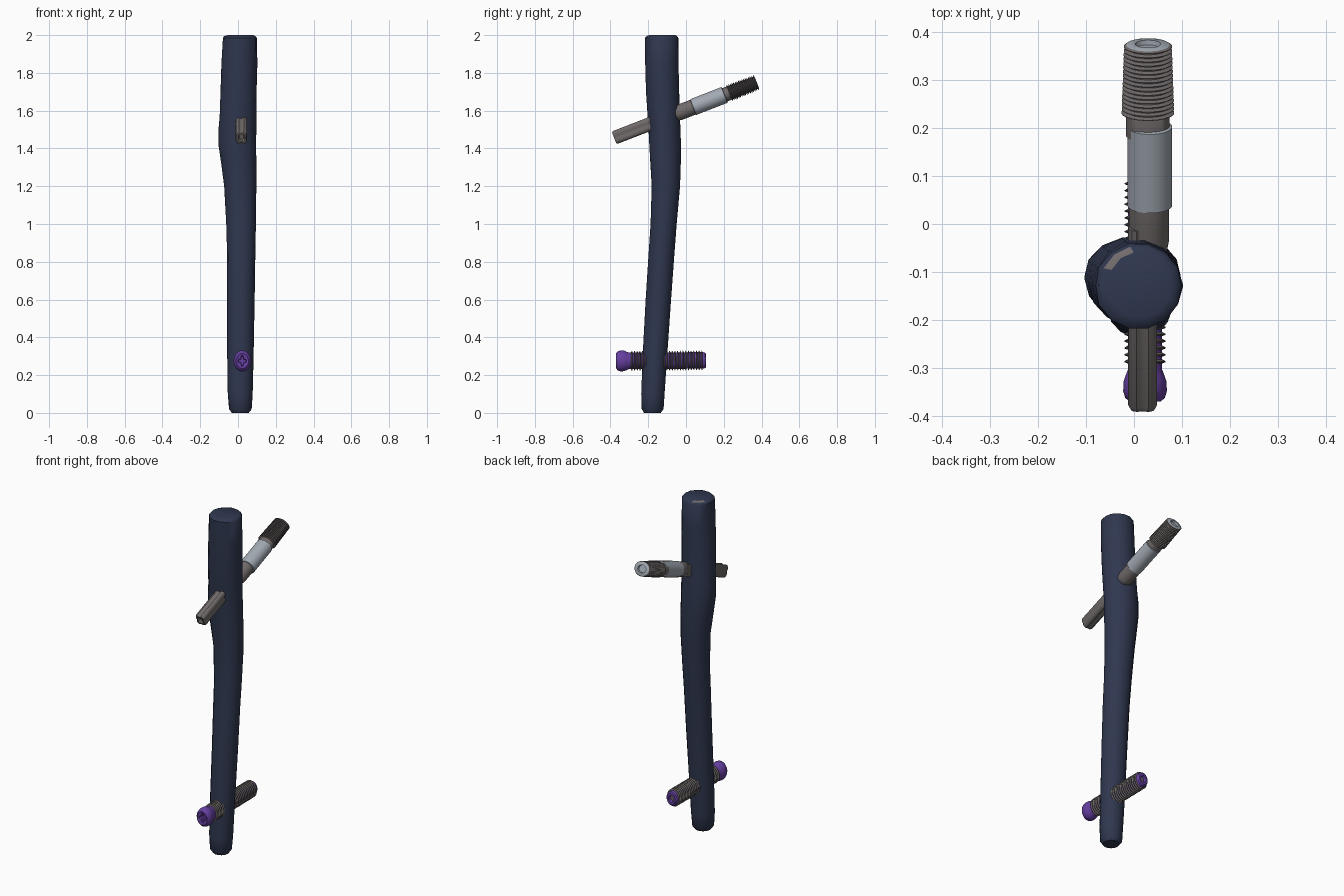
import bpy, bmesh, math, random
from mathutils import Vector

if "Cube" in bpy.data.objects:
    bpy.data.objects.remove(bpy.data.objects["Cube"])

random.seed(3)

def mat(name, c):
    m = bpy.data.materials.new(name)
    m.diffuse_color = (*c, 1)
    m.use_nodes = True
    m.node_tree.nodes["Principled BSDF"].inputs["Base Color"].default_value = m.diffuse_color
    return m

NAVY = mat("dark_navy", (0.029, 0.039, 0.079))
GREY = mat("warm_grey", (0.165, 0.147, 0.145))
STEEL = mat("light_steel", (0.36, 0.40, 0.45))
PURPLE = mat("purple", (0.13, 0.05, 0.35))

def skin(name, rings, material, angle=35, accent=None, rule=None):
    """Join rings of points into a closed, capped tube; rule picks accent faces."""
    bm = bmesh.new()
    vs = [[bm.verts.new(p) for p in r] for r in rings]
    n = len(rings[0])
    for i, (a, b) in enumerate(zip(vs, vs[1:])):
        for j in range(n):
            k = (j + 1) % n
            f = bm.faces.new((a[j], a[k], b[k], b[j]))
            f.material_index = int(bool(rule and rule(i, j)))
    bm.faces.new(vs[0])
    end = bm.faces.new(vs[-1])
    end.material_index = int(bool(rule and rule(len(rings) - 1, 0)))
    bmesh.ops.recalc_face_normals(bm, faces=bm.faces)
    me = bpy.data.meshes.new(name)
    bm.to_mesh(me)
    bm.free()
    me.materials.append(material)
    if accent:
        me.materials.append(accent)
    ob = bpy.data.objects.new(name, me)
    bpy.context.collection.objects.link(ob)
    bpy.ops.object.select_all(action='DESELECT')
    ob.select_set(True)
    bpy.context.view_layer.objects.active = ob
    bpy.ops.object.shade_smooth_by_angle(angle=math.radians(angle))
    return ob

def turned(name, profile, start, end, material, sx=1.0, sides=24, shape=None, **kw):
    """Sweep (distance, radius) pairs along start-end; sx scales x, shape(i, angle) the radius."""
    start, end = Vector(start), Vector(end)
    d = (end - start).normalized()
    side = Vector((1, 0, 0))
    up = side.cross(d).normalized()
    rings = []
    for i, (t, r) in enumerate(profile):
        ring = []
        for j in range(sides):
            a = 2 * math.pi * (j + 0.5) / sides
            q = r * (shape(i, a) if shape else 1)
            ring.append(start + d * t + side * (q * sx * math.cos(a)) + up * (q * math.sin(a)))
        rings.append(ring)
    return skin(name, rings, material, **kw)

def thread(t0, t1, count, r_out0, r_out1, depth):
    """Saw-tooth profile for a screw thread."""
    p, out = (t1 - t0) / count, []
    for i in range(count):
        ro = r_out0 + (r_out1 - r_out0) * i / max(1, count - 1)
        t = t0 + i * p
        out += [(t, ro - depth), (t + p * 0.25, ro - depth), (t + p * 0.5, ro), (t + p * 0.65, ro)]
    return out

# Nail: z, x min, x max, y min, y max
sections = [
    (0.00, -0.032, 0.057, -0.222, -0.133), (0.02, -0.048, 0.072, -0.236, -0.118),
    (0.10, -0.053, 0.077, -0.239, -0.113), (0.30, -0.056, 0.082, -0.230, -0.098),
    (0.60, -0.057, 0.087, -0.214, -0.078), (0.85, -0.059, 0.092, -0.198, -0.060),
    (1.00, -0.063, 0.095, -0.188, -0.047), (1.20, -0.073, 0.097, -0.184, -0.030),
    (1.32, -0.090, 0.097, -0.190, -0.026), (1.42, -0.104, 0.097, -0.196, -0.026),
    (1.50, -0.104, 0.096, -0.200, -0.028), (1.57, -0.097, 0.096, -0.205, -0.030),
    (1.70, -0.093, 0.099, -0.214, -0.035), (1.85, -0.086, 0.101, -0.217, -0.039),
    (1.985, -0.081, 0.100, -0.218, -0.039), (1.995, -0.072, 0.093, -0.210, -0.046),
    (2.00, -0.052, 0.080, -0.195, -0.057)]
rings = []
for z, x0, x1, y0, y1 in sections:
    ring = []
    for j in range(14):
        a = 2 * math.pi * j / 14
        k = 1 + random.uniform(-0.015, 0.02)
        ring.append(((x0 + x1) / 2 + (x1 - x0) / 2 * k * math.cos(a),
                     (y0 + y1) / 2 + (y1 - y0) / 2 * k * math.sin(a), z))
    rings.append(ring)
# worn grey patch on the top bevel, towards the back left
skin("nail", rings, NAVY, 35, GREY, lambda i, j: i == 15 and j in (4, 5))

# Lag screw, slanting up to the back
A, B = (-0.375, 1.458), (0.375, 1.750)
def lag(name, profile, x, material, sx=1.0, **kw):
    return turned(name, profile, (x, *A), (x, *B), material, sx, **kw)

def fluted(i, a):
    """Rounded square with a shallow groove down each side."""
    m = max(abs(math.cos(a)), abs(math.sin(a)))
    return min(1.18, 1 / m) - (0.12 if m > 0.98 else 0)

lag("lag_rod", [(0.012, 0.014), (-0.006, 0.020), (-0.006, 0.030), (0.004, 0.036), (0.40, 0.036)],
    0.018, GREY, 0.84, shape=fluted)
lag("lag_collar", [(0.335, 0.030), (0.345, 0.038), (0.365, 0.042), (0.45, 0.042)], 0.031, GREY)
lag("lag_sleeve", [(0.442, 0.040), (0.444, 0.045), (0.620, 0.045), (0.622, 0.040)], 0.033, STEEL, 1.04)
tip = [(0.60, 0.038), (0.646, 0.038)] + thread(0.646, 0.803, 17, 0.046, 0.042, 0.008)
tip += [(0.803, 0.038), (0.805, 0.022), (0.795, 0.020)]
n = len(tip)
# the end face is bright steel
lag("lag_thread", tip, 0.029, GREY, 1.2, accent=STEEL, rule=lambda i, j: i >= n - 3)

# Locking screw, level, with a rounded head at the front: purple body, grey thread
S, E = (0.023, -0.370, 0.275), (0.023, 0.110, 0.278)
body = [(0.018, 0.018), (0.004, 0.022), (0.0, 0.040), (0.008, 0.051), (0.022, 0.056), (0.042, 0.055),
        (0.056, 0.049), (0.066, 0.044), (0.462, 0.044), (0.472, 0.041), (0.477, 0.034),
        (0.477, 0.021), (0.455, 0.018)]
turned("locking_screw", body, S, E, PURPLE, 0.82,
       shape=lambda i, a: 1 + 0.35 * math.cos(4 * a) if i < 2 else 1)
turned("locking_thread", thread(0.075, 0.460, 27, 0.053, 0.052, 0.012) + [(0.460, 0.040)],
       S, E, GREY, 0.82)
